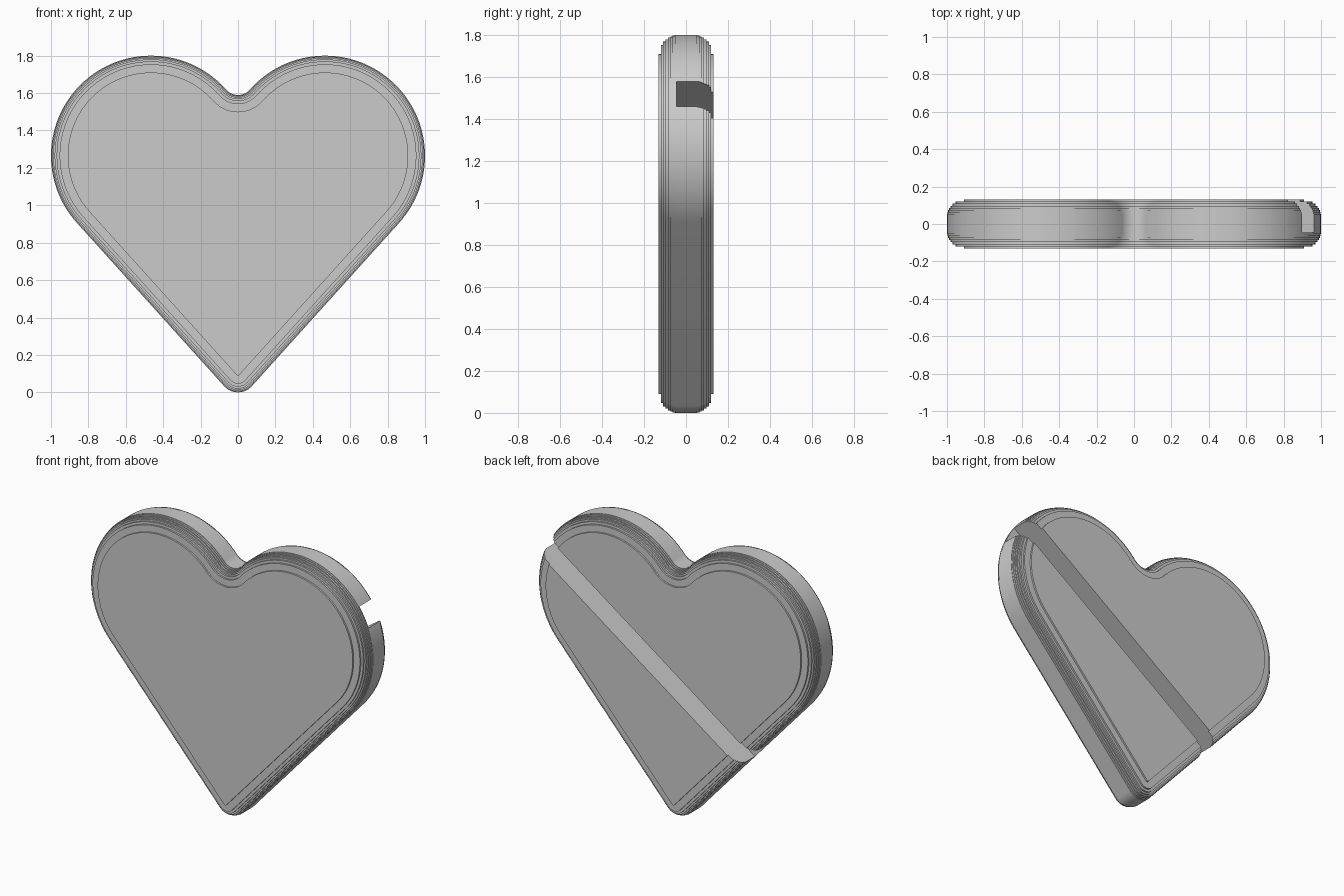
import bpy, bmesh
from math import sin, cos, atan2, acos, hypot, radians, pi, sqrt
from mathutils import Matrix

if "Cube" in bpy.data.objects:
    bpy.data.objects.remove(bpy.data.objects["Cube"])

LX, LZ, LR = 0.465, 1.265, 0.535      # lobe centre and radius
TIP = 0.10                            # bottom tip radius
NR, NZ = 0.085, 1.675                 # notch fillet radius and centre height
HALF, EDGE, STEPS = 0.131, 0.09, 8    # half thickness, stepped edge rounding


def arc(cx, cz, r, a0, a1, n):
    return [(cx + r * cos(a0 + (a1 - a0) * i / n),
             cz + r * sin(a0 + (a1 - a0) * i / n)) for i in range(n + 1)]


def heart(d):
    """Heart outline inset by d, always with the same point count."""
    h = LZ - TIP
    a = acos((TIP - LR) / hypot(LX, h)) - atan2(h, LX)
    b = atan2(NZ - LZ, -LX)
    half = (arc(0, TIP, TIP - d, -pi / 2, -a, 10)
            + arc(LX, LZ, LR - d, -a, b, 56)[0:]
            + arc(0, NZ, NR + d, b - pi, -pi / 2, 10)[1:])
    left = [(-x, z) for x, z in reversed(half[1:-1])]
    return half + left


# stepped profile: (inset, y) pairs from the middle to the back face
core = HALF - EDGE
side = []
inset = 0.0
for i in range(1, STEPS + 1):
    new = EDGE * (1 - sqrt(1 - (i / STEPS) ** 2))
    y0 = core + EDGE * (i - 1) / STEPS
    side += [(inset, y0), (new, y0)] if i > 1 else []
    if i == 1:
        inset = 0.0
        continue
    inset = new
side.append((inset, HALF))
profile = [(d, -y) for d, y in reversed(side)] + side

# heart body
bm = bmesh.new()
rings = [[bm.verts.new((x, y, z)) for x, z in heart(d)] for d, y in profile]
for r0, r1 in zip(rings, rings[1:]):
    n = len(r0)
    for i in range(n):
        j = (i + 1) % n
        bm.faces.new((r0[i], r0[j], r1[j], r1[i]))
bm.faces.new(rings[0])
bm.faces.new(rings[-1])
bmesh.ops.recalc_face_normals(bm, faces=bm.faces)
me = bpy.data.meshes.new("heart_body")
bm.to_mesh(me)
bm.free()
body = bpy.data.objects.new("heart_body", me)
bpy.context.collection.objects.link(body)

# diagonal groove across the back
bm = bmesh.new()
bmesh.ops.create_cube(bm, size=1)
tilt = radians(35)
mid = 0.711
mat = (Matrix.Rotation(-tilt, 4, 'Y') @ Matrix.Translation((0.6, 0.1275, mid))
       @ Matrix.Diagonal((4, 0.345, 0.136, 1)))
bm.transform(mat)
me = bpy.data.meshes.new("groove_cutter")
bm.to_mesh(me)
bm.free()
cutter = bpy.data.objects.new("groove_cutter", me)
bpy.context.collection.objects.link(cutter)
cutter.hide_render = True

bpy.context.view_layer.objects.active = body
body.select_set(True)
mod = body.modifiers.new("groove", 'BOOLEAN')
mod.operation = 'DIFFERENCE'
mod.solver = 'EXACT'
mod.object = cutter
# merge the coincident tangent points before cutting
bm = bmesh.new()
bm.from_mesh(body.data)
bmesh.ops.remove_doubles(bm, verts=bm.verts, dist=0.0005)
bm.to_mesh(body.data)
bm.free()
bpy.ops.object.modifier_apply(modifier="groove")
bpy.data.objects.remove(cutter)
bpy.ops.object.shade_smooth_by_angle(angle=radians(30))
